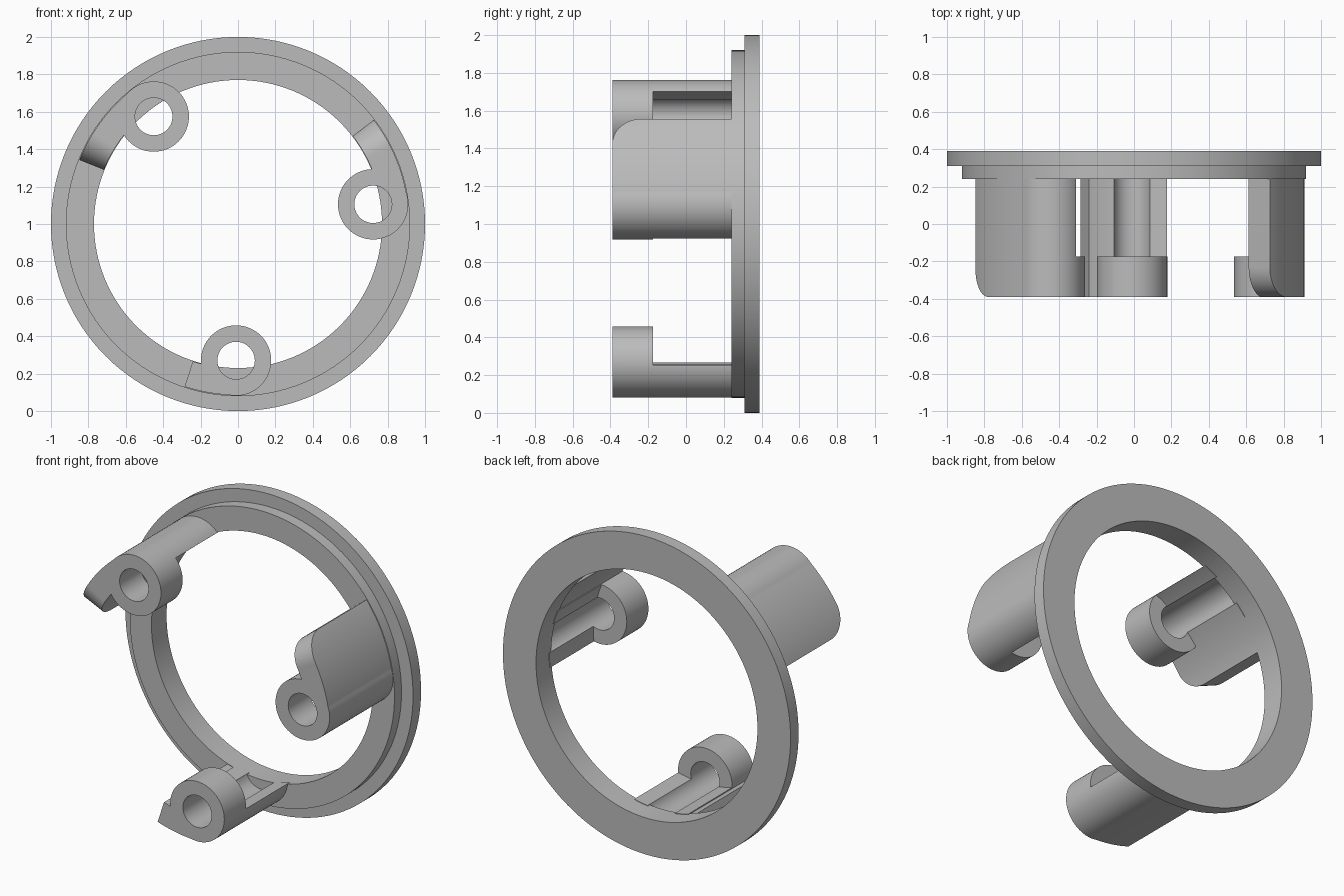
import bpy, bmesh
from math import sin, cos, radians, sqrt, pi
from mathutils import Matrix, Vector

cube = bpy.data.objects.get("Cube")
if cube:
    bpy.data.objects.remove(cube, do_unlink=True)

grey = bpy.data.materials.new("plain grey")
grey.use_nodes = True
COLOUR = (0.5, 0.5, 0.5, 1)
grey.diffuse_color = COLOUR
grey.node_tree.nodes["Principled BSDF"].inputs["Base Color"].default_value = COLOUR

FRONT, SEAT, REAR = -0.39, 0.24, 0.39   # depths along y
STEP_BACK = -0.175                      # rear of the full boss collar
BORE, ARM_OUT = 0.77, 0.915


def polar(r, a, y):
    return Vector((r * cos(a), y, 1 + r * sin(a)))


def finish(bm, name):
    bmesh.ops.recalc_face_normals(bm, faces=bm.faces)
    mesh = bpy.data.meshes.new(name)
    bm.to_mesh(mesh)
    bm.free()
    mesh.materials.append(grey)
    ob = bpy.data.objects.new(name, mesh)
    bpy.context.collection.objects.link(ob)
    return ob


def rod(name, centre, r, y0, y1, segments=64):
    """Cylinder along y."""
    bm = bmesh.new()
    place = Matrix.Translation((centre.x, (y0 + y1) / 2, centre.z)) @ Matrix.Rotation(pi / 2, 4, 'X')
    bmesh.ops.create_cone(bm, cap_ends=True, segments=segments, radius1=r, radius2=r,
                          depth=y1 - y0, matrix=place)
    return finish(bm, name)


def arm(name, a0, a1, corner):
    """Curved wall following the ring, with a rounded free front corner."""
    bm = bmesh.new()
    n, prev = 40, None
    for i in range(n + 1):
        t = 1 - (1 - i / n) ** 2            # finer steps towards the free end
        a = a0 + (a1 - a0) * t
        into = max(0, corner - (a1 - a) * ARM_OUT)
        y = FRONT + corner - sqrt(max(0, corner ** 2 - into ** 2))
        ring = [bm.verts.new(polar(r, a, d)) for r, d in
                ((BORE + 0.003, y), (ARM_OUT, y), (ARM_OUT, SEAT + 0.02), (BORE + 0.003, SEAT + 0.02))]
        if prev:
            for k in range(4):
                bm.faces.new((prev[k], prev[k - 1], ring[k - 1], ring[k]))
        else:
            bm.faces.new(ring)
        prev = ring
    bm.faces.new(prev)
    return finish(bm, name)


def boolean(target, other, operation):
    mod = target.modifiers.new("cut", 'BOOLEAN')
    mod.operation, mod.object, mod.solver = operation, other, 'EXACT'
    bpy.context.view_layer.objects.active = target
    bpy.ops.object.modifier_apply(modifier=mod.name)
    bpy.data.objects.remove(other, do_unlink=True)


def smooth(ob):
    bpy.ops.object.select_all(action='DESELECT')
    ob.select_set(True)
    bpy.context.view_layer.objects.active = ob
    bpy.ops.object.shade_smooth_by_angle(angle=radians(30))


# Stepped flange ring, lathed about y
bm = bmesh.new()
profile = [(BORE, SEAT), (0.92, SEAT), (0.92, 0.31), (1, 0.31), (1, REAR), (BORE, REAR)]
verts = [bm.verts.new(polar(r, 0, y)) for r, y in profile]
edges = [bm.edges.new((verts[i - 1], verts[i])) for i in range(len(verts))]
bmesh.ops.spin(bm, geom=verts + edges, cent=(0, 0, 1), axis=(0, 1, 0),
               angle=2 * pi, steps=128, use_merge=True)
bmesh.ops.remove_doubles(bm, verts=bm.verts, dist=1e-4)
smooth(finish(bm, "flange_ring"))

# Three bored bosses, each with a curved arm: boss angle, arm end angle, corner radius
for name, a0, a1, corner in (("left_boss_arm", 8.3, 37.5, 0.16),
                             ("upper_boss_arm", 128.1, 158, 0.16),
                             ("lower_boss_arm", 269.2, 251.8, 0)):
    a0, a1 = radians(a0), radians(a1)
    if a1 < a0:
        # Mirrored direction: square-ended arm
        part = arm(name, a1, a0, 0)
    else:
        part = arm(name, a0, a1, corner)
    centre = polar(0.73, a0, 0)
    boolean(part, rod("boss", centre, 0.188, FRONT, SEAT + 0.02), 'UNION')
    # Clear the ring opening behind the collar, then bore the screw hole
    boolean(part, rod("clearance", Vector((0, 0, 1)), BORE - 0.003, STEP_BACK, 0.6, 128), 'DIFFERENCE')
    boolean(part, rod("bore", centre, 0.1, -0.6, 0.6), 'DIFFERENCE')
    smooth(part)
